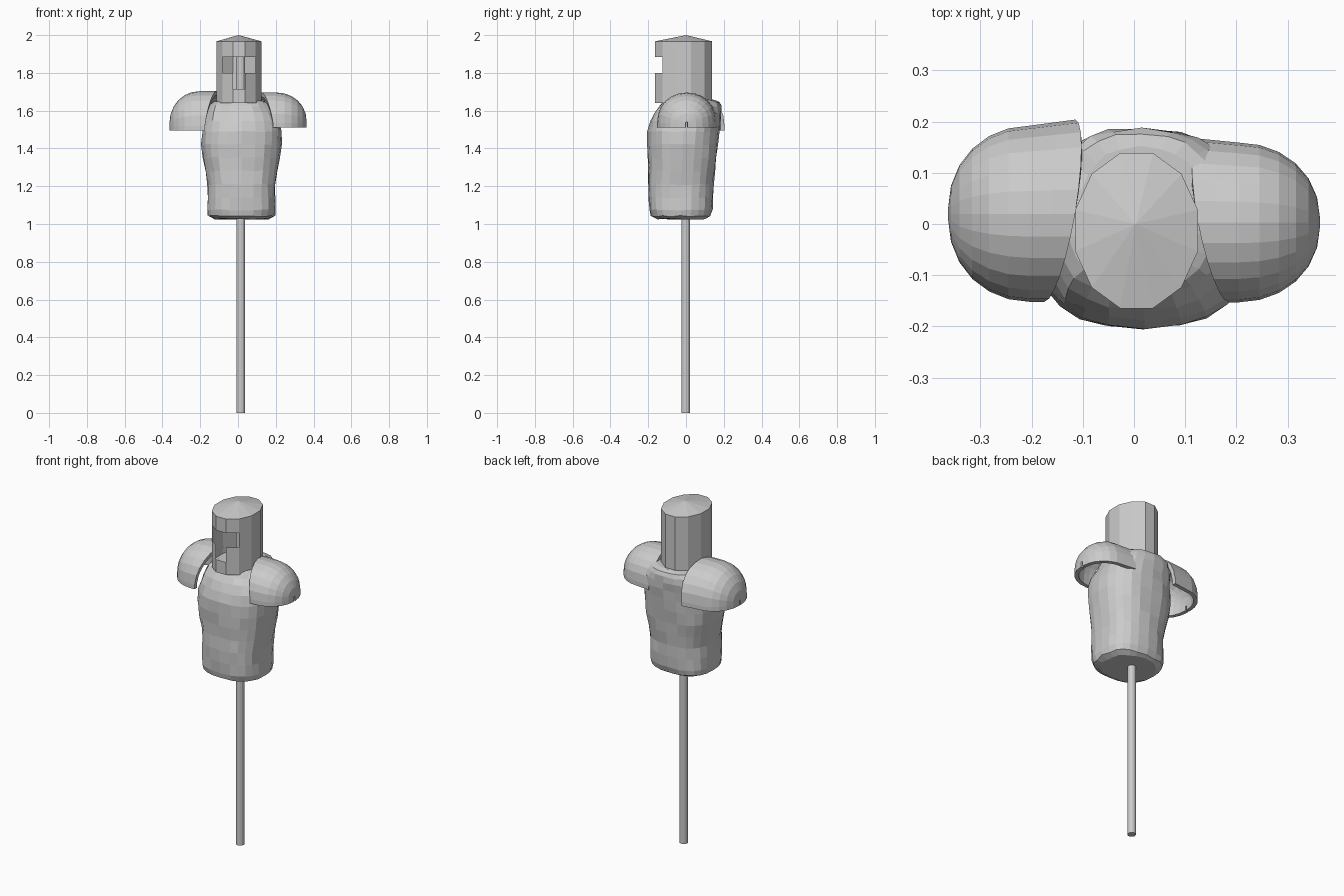
import bpy, bmesh, math, random

if "Cube" in bpy.data.objects:
    bpy.data.objects.remove(bpy.data.objects["Cube"])

random.seed(4)


def make_object(name, bm):
    bmesh.ops.recalc_face_normals(bm, faces=bm.faces)
    mesh = bpy.data.meshes.new(name)
    bm.to_mesh(mesh)
    bm.free()
    ob = bpy.data.objects.new(name, mesh)
    bpy.context.collection.objects.link(ob)
    return ob


def bridge(bm, a, b, closed=True, skip=()):
    n = len(a)
    for i in range(n if closed else n - 1):
        if i not in skip:
            j = (i + 1) % n
            bm.faces.new((a[i], a[j], b[j], b[i]))


def spow(v, p):
    return math.copysign(abs(v) ** p, v)


# Support pole, running up into the helmet
bm = bmesh.new()
bmesh.ops.create_cone(bm, cap_ends=True, segments=12, radius1=0.023, radius2=0.023, depth=1.98)
bmesh.ops.translate(bm, verts=bm.verts, vec=(0.015, -0.001, 0.99))
make_object("pole", bm)

# Helmet: twelve-sided open shell with a T-shaped visor opening
bm = bmesh.new()
SIDES = 12
rings = []
for z in (1.64, 1.715, 1.80, 1.885, 1.967):
    ring = []
    for i in range(SIDES):
        a = math.radians(-105 + 30 * i)      # face 0 looks to the front
        ring.append(bm.verts.new((0.005 + 0.124 * math.cos(a), -0.013 + 0.157 * math.sin(a), z)))
    rings.append(ring)
openings = [(), (0,), (0, 1, SIDES - 1), ()]
for lo, hi, skip in zip(rings, rings[1:], openings):
    bridge(bm, lo, hi, skip=skip)
apex = bm.verts.new((0.003, 0.0, 2.0))
for i in range(SIDES):
    bm.faces.new((rings[-1][i], rings[-1][(i + 1) % SIDES], apex))
make_object("helmet", bm)

# Breastplate: lofted rounded sections (z, x min, x max, y front, y back)
sections = [
    (1.027, -0.125, 0.165, -0.155, 0.105),
    (1.042, -0.157, 0.195, -0.186, 0.128),
    (1.075, -0.164, 0.203, -0.196, 0.138),
    (1.14, -0.160, 0.200, -0.200, 0.141),
    (1.21, -0.162, 0.200, -0.201, 0.144),
    (1.28, -0.173, 0.210, -0.196, 0.152),
    (1.35, -0.186, 0.222, -0.199, 0.160),
    (1.42, -0.193, 0.229, -0.203, 0.168),
    (1.49, -0.190, 0.231, -0.203, 0.175),
    (1.545, -0.180, 0.222, -0.189, 0.182),
    (1.59, -0.170, 0.203, -0.165, 0.188),
    (1.625, -0.155, 0.185, -0.142, 0.186),
    (1.645, -0.130, 0.160, -0.122, 0.175),
    (1.655, -0.105, 0.130, -0.105, 0.150),
]
bm = bmesh.new()
rings = []
for z, x0, x1, y0, y1 in sections:
    ring = []
    for i in range(24):
        a = math.tau * i / 24
        c, s = spow(math.cos(a), 0.78), spow(math.sin(a), 0.78)
        dent = random.uniform(-0.004, 0.004)
        x = (x0 + x1) / 2 + ((x1 - x0) / 2 + dent) * c
        y = (y0 + y1) / 2 + ((y1 - y0) / 2 + dent) * s
        ring.append(bm.verts.new((x, y, z + dent)))
    rings.append(ring)
for lo, hi in zip(rings, rings[1:]):
    bridge(bm, lo, hi)
bm.faces.new(rings[0])
bm.faces.new(rings[-1])
make_object("breastplate", bm)


# Shoulder guards: half domes drawn out towards the neck, open below
def shoulder_guard(name, side, cx, cy, ry, z_rim, z_top, inner_x, skew, back):
    bm = bmesh.new()
    rx = 0.364 - cx
    z_mid = z_rim + 0.025
    rows = []
    for step in range(-2, 7):
        t = math.radians(15 * max(step, 0) * 0.985)
        r = math.cos(t) ** 0.9
        k = max(-step, 0) / 2                # 1 at the inner edge
        row = []
        for j in range(13):
            a = math.pi * j / 12
            y = cy - ry * r * math.cos(a)
            z = z_mid + (z_top - z_mid) * r * math.sin(a) ** 0.9
            x = cx + rx * math.sin(t)
            edge = inner_x + skew * math.cos(a) + 0.03 * (1 - math.sin(a))
            x += (edge - x) * k
            if j > 6:
                y += back * k * -math.cos(a)
            row.append((side * x, y, z))
        row = [(row[0][0], row[0][1], z_rim)] + row + [(row[-1][0], row[-1][1], z_rim)]
        rows.append([bm.verts.new(p) for p in row])
    for lo, hi in zip(rows, rows[1:]):
        bridge(bm, lo, hi, closed=False)
    ob = make_object(name, bm)
    # outward normals so the thickness grows inward
    if sum(p.normal.z for p in ob.data.polygons) < 0:
        ob.data.flip_normals()
    mod = ob.modifiers.new("thickness", "SOLIDIFY")
    mod.thickness = 0.022
    mod.offset = -1


shoulder_guard("left_shoulder_guard", -1, 0.205, 0.02, 0.172, 1.495, 1.703, 0.115, 0.03, 0.012)
shoulder_guard("right_shoulder_guard", 1, 0.205, 0.003, 0.156, 1.51, 1.696, 0.125, 0.03, 0.008)
